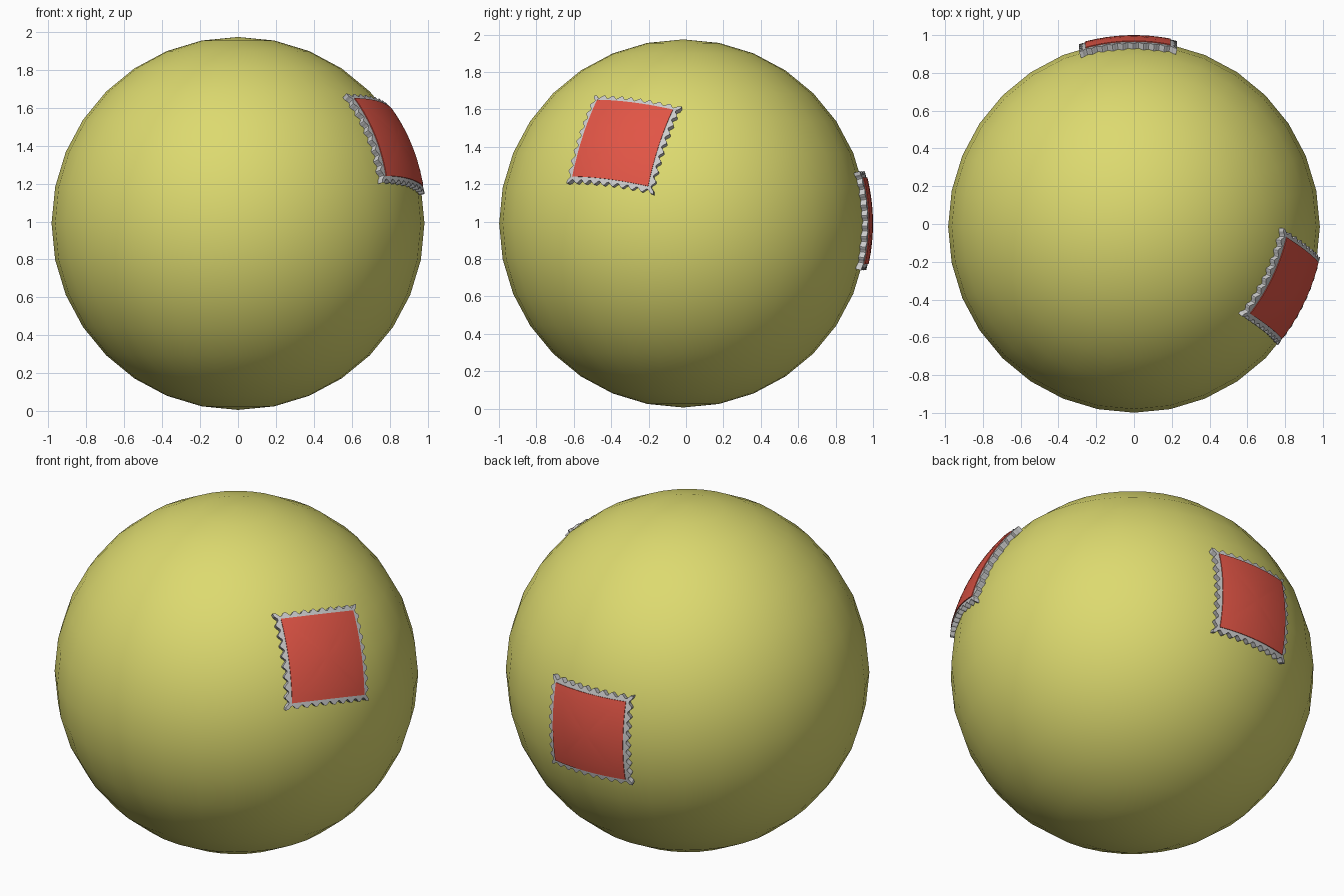
import bpy, bmesh, math
from mathutils import Vector

if "Cube" in bpy.data.objects:
    bpy.data.objects.remove(bpy.data.objects["Cube"])

R = 0.984
CENTRE = Vector((0, -0.015, 0.99))


def material(name, rgb):
    m = bpy.data.materials.new(name)
    m.diffuse_color = (*rgb, 1)
    m.use_nodes = True
    m.node_tree.nodes["Principled BSDF"].inputs["Base Color"].default_value = m.diffuse_color
    return m


def square_outline(w, h, waves, amp, steps):
    """Closed rectangle outline with a rippled edge (half sizes w, h)."""
    pts = []
    sides = [((-w, -h), (w, -h), (0, -1)), ((w, -h), (w, h), (1, 0)),
             ((w, h), (-w, h), (0, 1)), ((-w, h), (-w, -h), (-1, 0))]
    for a, b, n in sides:
        for i in range(steps):
            t = i / steps
            k = amp * math.cos(2 * math.pi * waves * t)
            x, y = a[0] + (b[0] - a[0]) * t, a[1] + (b[1] - a[1]) * t
            if i == 0:   # corners bulge along the diagonal
                pts.append((x + math.copysign(amp, x), y + math.copysign(amp, y)))
            else:
                pts.append((x + n[0] * k, y + n[1] * k))
    return pts


def curved_patch(name, outline, normal, up, r_out, r_in, mat=None):
    """Closed slab following the ball, built from concentric copies of the outline."""
    n = Vector(normal).normalized()
    v = Vector(up)
    v = (v - n * v.dot(n)).normalized()
    u = v.cross(n)
    bm = bmesh.new()

    def point(x, y, r):
        d = u * x + v * y + n * math.sqrt(1.02 - x * x - y * y)
        return bm.verts.new(CENTRE + d.normalized() * r)

    scales = (0.25, 0.5, 0.75, 0.9, 1.0)
    top = [[point(x * s, y * s, r_out) for x, y in outline] for s in scales]
    low = [[point(x * s, y * s, r_in) for x, y in outline] for s in scales]
    loops = top + low[::-1]
    count = len(outline)
    for a, b in zip(loops, loops[1:]):
        for i in range(count):
            j = (i + 1) % count
            bm.faces.new((a[i], b[i], b[j], a[j]))
    for ring, r in ((top[0], r_out), (low[0], r_in)):
        c = point(0, 0, r)
        for i in range(count):
            bm.faces.new((c, ring[i], ring[(i + 1) % count]))
    bmesh.ops.recalc_face_normals(bm, faces=bm.faces)
    me = bpy.data.meshes.new(name)
    bm.to_mesh(me)
    bm.free()
    ob = bpy.data.objects.new(name, me)
    bpy.context.collection.objects.link(ob)
    if mat:
        me.materials.append(mat)
    smooth(ob)
    return ob


def smooth(ob):
    bpy.ops.object.select_all(action='DESELECT')
    ob.select_set(True)
    bpy.context.view_layer.objects.active = ob
    bpy.ops.object.shade_smooth_by_angle(angle=math.radians(30))


yellow = material("yellow", (0.72, 0.70, 0.16))
red = material("red", (0.75, 0.09, 0.06))

# Main ball
bpy.ops.mesh.primitive_uv_sphere_add(segments=32, ring_count=16, radius=R, location=CENTRE)
ball = bpy.context.object
ball.name = "ball"
ball.data.materials.append(yellow)
smooth(ball)

# Patches: rippled grey border with a red panel on top
patches = {"side": ((0.828, -0.337, 0.447), (-0.196, 0.155, 0.475)),
           "back": ((-0.033, 1, 0.015), (0, 0, 1))}
for label, (normal, up) in patches.items():
    curved_patch(label + "_patch_border", square_outline(0.25, 0.255, 9, 0.010, 72),
                 normal, up, 1.010, 0.97)
    curved_patch(label + "_patch_panel", square_outline(0.225, 0.23, 0, 0, 10),
                 normal, up, 1.015, 1.0, red)
